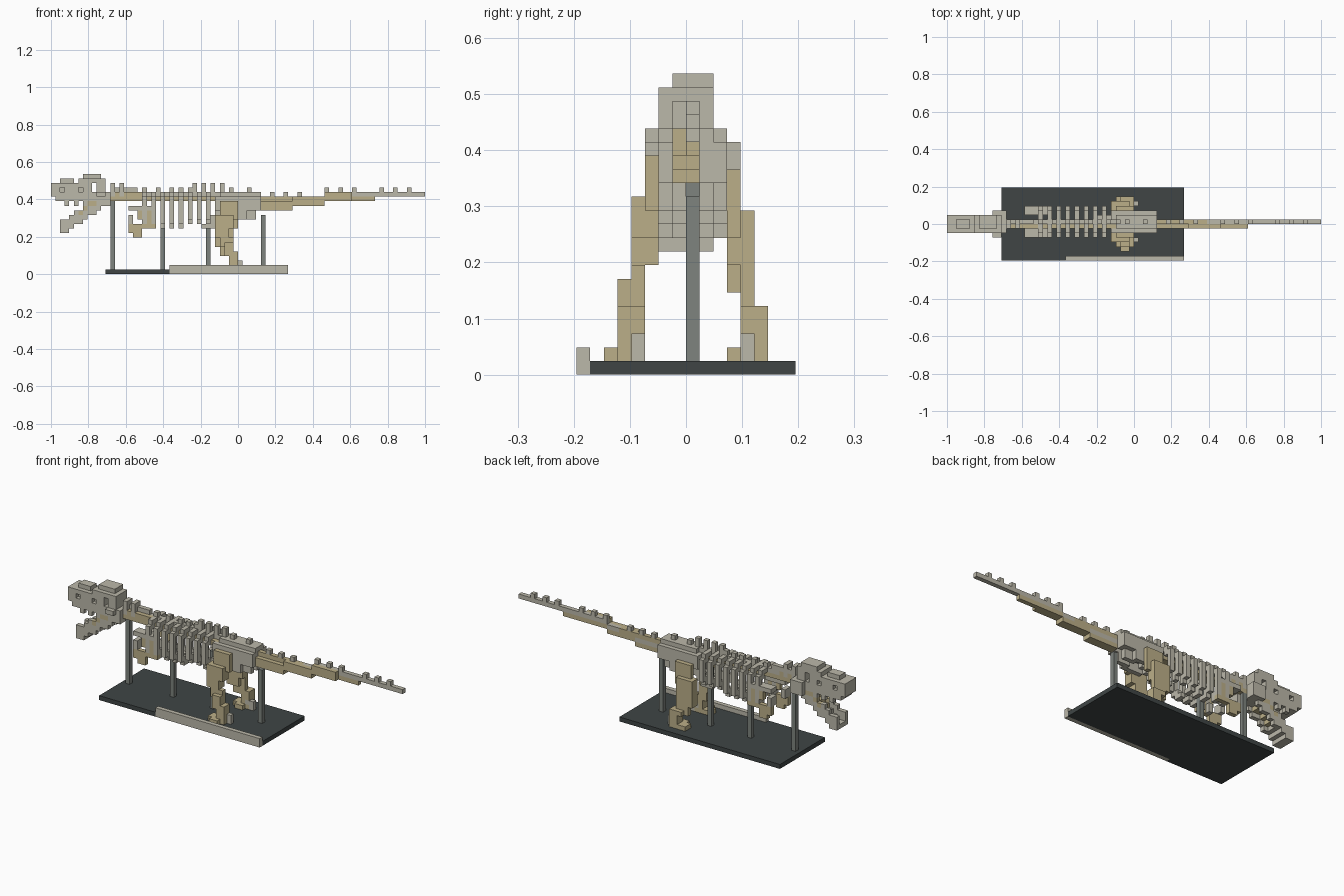
import bpy

if "Cube" in bpy.data.objects:
    bpy.data.objects.remove(bpy.data.objects["Cube"], do_unlink=True)

UNIT = 2 / 82          # edge of one cube
MID = 8                # cube row holding the spine
DEPTH = 16             # rows from front to back
LENGTH = 82


def material(name, red, green, blue):
    mat = bpy.data.materials.new(name)
    colour = (red, green, blue, 1)
    mat.diffuse_color = colour
    mat.use_nodes = True
    shader = mat.node_tree.nodes["Principled BSDF"]
    shader.inputs["Base Color"].default_value = colour
    shader.inputs["Roughness"].default_value = 0.9
    return mat


bone = material("pale_bone", 0.5, 0.48, 0.4)
tan = material("tan_bone", 0.5, 0.43, 0.25)
slate = material("dark_slate", 0.05, 0.06, 0.06)
steel = material("grey_steel", 0.21, 0.23, 0.21)
PALETTE = [bone, tan, slate, steel]


def fill(part, x, y, z, colour=bone):
    """Fill a block of cubes; every range is (first, last) inclusive."""
    for i in range(x[0], x[1] + 1):
        for j in range(y[0], y[1] + 1):
            for k in range(z[0], z[1] + 1):
                part[i, j, k] = colour


def carve(part, x, y, z):
    hole = {}
    fill(hole, x, y, z)
    for cell in hole:
        part.pop(cell, None)


def both_sides(part, x, inner, outer, z, colour=bone):
    """Fill a block on each side of the spine."""
    fill(part, x, (MID + inner, MID + outer), z, colour)
    fill(part, x, (MID - outer, MID - inner), z, colour)


def make(name, part):
    """Turn the filled cubes into a mesh of their exposed faces."""
    points, faces, colours = {}, [], []
    for cell, colour in part.items():
        for axis in range(3):
            for side in (0, 1):
                beside = list(cell)
                beside[axis] += 2 * side - 1
                if tuple(beside) in part:
                    continue
                u, v = (axis + 1) % 3, (axis + 2) % 3
                ring = []
                for a, b in ((0, 0), (1, 0), (1, 1), (0, 1)):
                    corner = list(cell)
                    corner[axis] += side
                    corner[u] += a
                    corner[v] += b
                    ring.append(points.setdefault(tuple(corner), len(points)))
                faces.append(ring if side else ring[::-1])
                colours.append(PALETTE.index(colour))
    mesh = bpy.data.meshes.new(name)
    mesh.from_pydata([((x - LENGTH / 2) * UNIT, (y - DEPTH / 2) * UNIT, z * UNIT)
                      for x, y, z in points], [], faces)
    for mat in PALETTE:
        mesh.materials.append(mat)
    mesh.polygons.foreach_set("material_index", colours)
    obj = bpy.data.objects.new(name, mesh)
    bpy.context.collection.objects.link(obj)


# Display base, front plank and support poles
base, plank, poles = {}, {}, {}
fill(base, (12, 51), (1, 15), (0, 0), slate)
fill(base, (12, 25), (0, 0), (0, 0), slate)
fill(plank, (26, 51), (0, 0), (0, 1))
for column, top in ((13, 15), (24, 12), (34, 13), (46, 12)):
    fill(poles, (column, column), (MID, MID), (1, top), steel)
make("display_base", base)
make("front_plank", plank)
make("support_poles", poles)

# Skull: snout, cranium, brow, then openings
skull = {}
fill(skull, (0, 6), (6, 9), (17, 19))
fill(skull, (1, 9), (6, 9), (16, 16))
fill(skull, (2, 4), (7, 8), (20, 20))
fill(skull, (6, 11), (6, 9), (17, 20))
fill(skull, (7, 10), (7, 9), (21, 21))
fill(skull, (10, 12), (6, 10), (15, 17))
fill(skull, (10, 11), (5, 5), (17, 17))
carve(skull, (9, 9), (6, 9), (18, 19))
carve(skull, (3, 6), (7, 8), (16, 17))
for side in (6, 9):
    carve(skull, (6, 6), (side, side), (18, 18))
    carve(skull, (2, 2), (side, side), (18, 18))
    for tooth in range(3, 9, 2):
        fill(skull, (tooth, tooth), (side, side), (15, 15))
make("skull", skull)

# Lower jaw: a stepped open fork joined at the chin
jaw = {}
for step in range(10):
    column, low = 2 + step, 9 + step * 2 // 3
    for side in (6, 9):
        fill(jaw, (column, column), (side, side), (low, low + 1))
        fill(jaw, (column, column), (side, side), (low + 2, low + 2),
             tan if step > 3 else bone)
    if step < 4:
        fill(jaw, (column, column), (7, 8), (low, low))
    if step > 3:
        fill(jaw, (column, column), (7, 8), (low + 1, low + 1), tan)
make("lower_jaw", jaw)

# Neck and back with neural spines
spine = {}
fill(spine, (12, 19), (7, 8), (16, 17), tan)
fill(spine, (13, 18), (MID, MID), (18, 18))
fill(spine, (17, 46), (MID, MID), (16, 16), tan)
fill(spine, (17, 40), (MID, MID), (17, 17))
fill(spine, (17, 36), (7, 7), (16, 16), tan)
for column in (13, 15):
    fill(spine, (column, column), (7, 8), (17, 19))
for column in (17, 20, 23, 26, 28, 30, 39):
    fill(spine, (column, column), (MID, MID), (18, 18))
for column in range(31, 38, 2):
    fill(spine, (column, column), (MID, MID), (18, 19))
make("spine", spine)

# Rib cage: curved hoops every second cube, and belly ribs
ribs = {}
for column in range(20, 36, 2):
    here = (column, column)
    low = 11 if column < 30 else 12
    both_sides(ribs, here, 0, 2, (17, 17))
    both_sides(ribs, here, 2, 3, (16, 16))
    both_sides(ribs, here, 3, 3, (low, 15))
    both_sides(ribs, here, 2, 2, (low - 1, low))
    if column in range(24, 30):
        both_sides(ribs, here, 1, 2, (10, 10))
make("rib_cage", ribs)

# Shoulder blades and small arms
arms = {}
both_sides(arms, (17, 21), 2, 3, (14, 14))
both_sides(arms, (19, 21), 3, 3, (12, 13), tan)
both_sides(arms, (20, 22), 3, 3, (10, 11), tan)
both_sides(arms, (17, 20), 3, 3, (10, 10), tan)
both_sides(arms, (17, 17), 2, 3, (11, 12))
both_sides(arms, (18, 19), 3, 3, (8, 9), tan)
both_sides(arms, (17, 17), 3, 3, (9, 9), tan)
make("shoulders_and_arms", arms)

# Hip plates, pubis and rear prong
hips = {}
both_sides(hips, (36, 45), 1, 2, (14, 16))
fill(hips, (37, 45), (7, 9), (17, 17))
both_sides(hips, (38, 42), 2, 2, (12, 13))
for step in range(4):
    both_sides(hips, (33 + step, 35 + step), 1, 1, (10 + step, 10 + step))
both_sides(hips, (42, 44), 1, 1, (12, 13))
for column in (41, 43, 45):
    fill(hips, (column, column), (MID, MID), (17, 17 + column % 4 // 3))
make("hips", hips)


# Legs: thigh, knee, shin, ankle and toes; one knee sits lower
def leg(name, side, drop):
    part = {}

    def limb(x, inner, outer, z, colour=tan):
        rows = sorted((MID + side * inner, MID + side * outer))
        fill(part, x, rows, z, colour)

    limb((37, 40), 3, 3, (12 - drop, 15 - drop // 2))
    limb((36, 39), 3, 4, (10 - drop, 12 - drop // 2))
    limb((36, 38), 3, 4, (8 - drop, 10 - drop))
    limb((37, 39), 4, 4, (6 - drop, 7))
    limb((38, 39), 4, 5, (4, 6 - drop))
    limb((39, 40), 4, 5, (2, 4))
    limb((40, 41), 4, 4, (1, 2), bone)
    limb((37, 40), 4, 5, (1, 1))
    limb((38, 39), 6 if side < 0 else 3, 6 if side < 0 else 3, (1, 1))
    make(name, part)


leg("right_leg", -1, 0)
leg("left_leg", 1, 2)

# Tail: rising steps that thin out, with evenly spaced spines
tail = {}
for first, last, low, high in ((46, 52, 14, 15), (53, 59, 15, 16),
                               (60, 70, 16, 17), (71, 81, 17, 17)):
    fill(tail, (first, last), (MID, MID), (low, high), tan)
    fill(tail, (first, last), (MID, MID), (high, high))
    if low < high:
        fill(tail, (first, min(last, 65)), (7, 7), (low, high), tan)
    for column in range(first, last - 2):
        if column % 3 == 0:
            fill(tail, (column, column), (MID, MID), (high + 1, high + 1))
fill(tail, (46, 56), (MID, MID), (16, 16), tan)
for column in range(48, 57, 3):
    fill(tail, (column, column), (MID, MID), (17, 17))
make("tail", tail)
